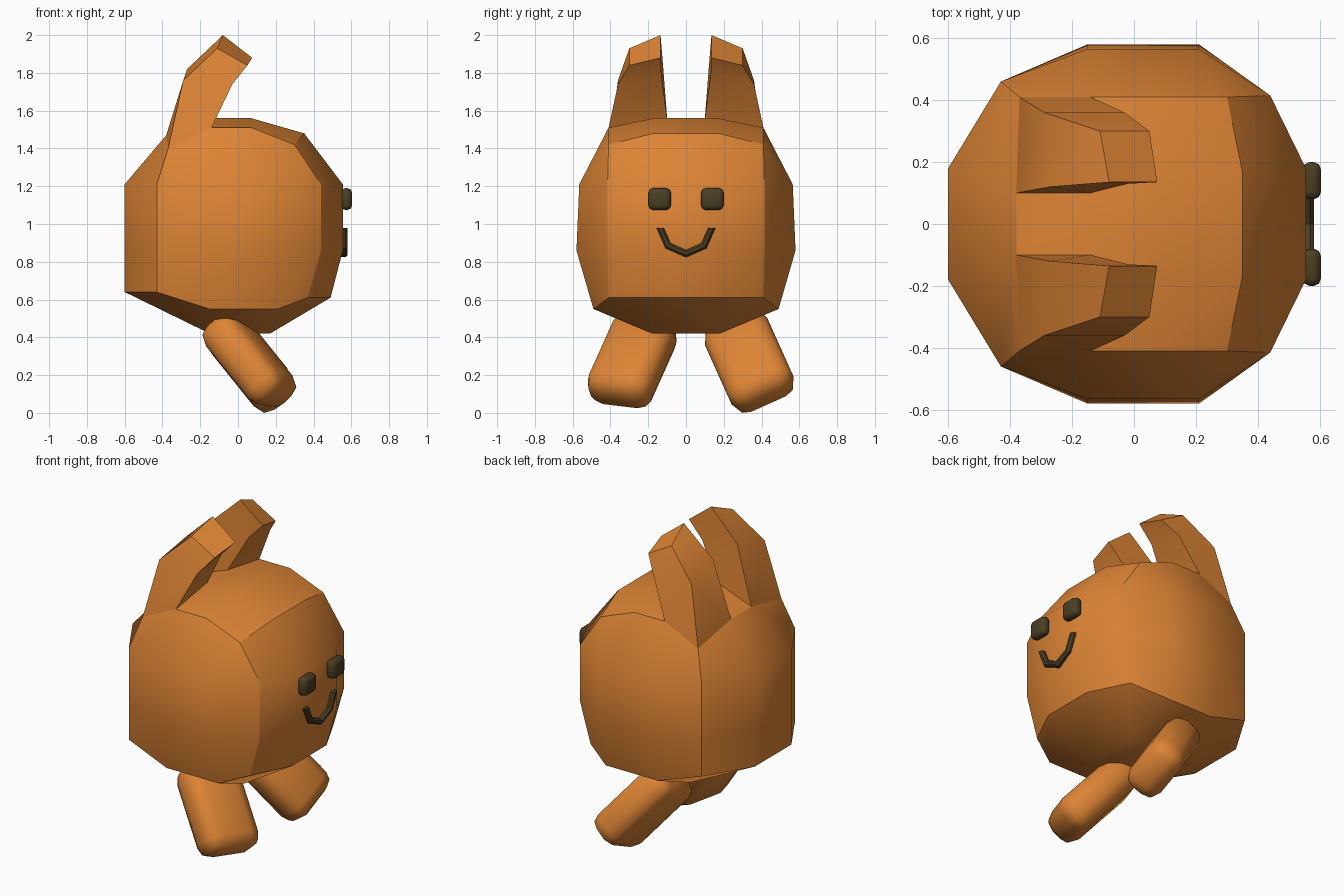
import bpy, bmesh
from mathutils import Vector, Matrix

if "Cube" in bpy.data.objects:
    bpy.data.objects.remove(bpy.data.objects["Cube"])


def material(name, rgb):
    m = bpy.data.materials.new(name)
    m.diffuse_color = (*rgb, 1)
    m.use_nodes = True
    m.node_tree.nodes["Principled BSDF"].inputs["Base Color"].default_value = m.diffuse_color
    return m


orange = material("orange", (0.72, 0.23, 0.035))
dark = material("dark", (0.07, 0.05, 0.017))


def add_object(name, bm, mat):
    bmesh.ops.recalc_face_normals(bm, faces=bm.faces)
    me = bpy.data.meshes.new(name)
    bm.to_mesh(me)
    bm.free()
    me.materials.append(mat)
    ob = bpy.data.objects.new(name, me)
    bpy.context.collection.objects.link(ob)
    return ob


# Body: a 3x3x3-segment rounded cube; each layer lists (inner, outer) points by x column
def wall(z, y):
    return [((-.60, .18, z), (-.43, .46, z)), (None, (-.15, y, z)),
            (None, (.21, y, z)), ((.555, .18, z), (.44, .415, z))]


layers = [
    [((-.60, .18, .64), (-.43, .46, .64)), ((-.15, .18, .42), (-.15, .49, .55)),
     ((.17, .18, .42), (.21, .49, .55)), ((.49, .17, .61), (.37, .41, .61))],
    wall(.86, .58),
    wall(1.21, .565),
    [((-.38, .10, 1.47), (-.37, .41, 1.40)), ((-.14, .10, 1.56), (-.14, .41, 1.51)),
     ((.07, .17, 1.56), (.07, .41, 1.51)), ((.35, .17, 1.48), (.30, .41, 1.42))],
]
bm = bmesh.new()
verts = {}
for k, layer in enumerate(layers):
    for i, column in enumerate(layer):
        for j in range(4):
            p = column[1 if j in (0, 3) else 0]
            if p:
                verts[i, j, k] = bm.verts.new((p[0], p[1] if j > 1 else -p[1], p[2]))

group = {}


def face(vs, g):
    group[bm.faces.new(vs)] = g


for axis in range(3):
    for side in (0, 3):
        for a in range(3):
            for b in range(3):
                if axis == 2 and side == 3 and a == 0 and b != 1:
                    continue  # openings from which the ears grow
                quad = []
                for c in ((a, b), (a + 1, b), (a + 1, b + 1), (a, b + 1)):
                    key = list(c)
                    key.insert(axis, side)
                    quad.append(verts[tuple(key)])
                face(quad, (axis, side))

# Ears: two lofted segments from each opening, bending forward
ear_rings = [
    [(-.27, .12, 1.82), (-.29, .36, 1.76), (-.03, .36, 1.74), (-.02, .13, 1.78)],
    [(-.08, .135, 2.0), (-.11, .30, 1.93), (.05, .30, 1.84), (.075, .135, 1.88)],
]
for s, j_in, j_out in ((1, 2, 3), (-1, 1, 0)):
    low = [verts[0, j_in, 3], verts[0, j_out, 3], verts[1, j_out, 3], verts[1, j_in, 3]]
    for ring in ear_rings:
        high = [bm.verts.new((x, s * y, z)) for x, y, z in ring]
        for q in range(4):
            n = (q + 1) % 4
            face([low[q], low[n], high[n], high[q]], ("ear", s, q))
        low = high
    face(low, ("ear tip", s))

# Smooth shading within each side, crisp seams between sides
for f in bm.faces:
    f.smooth = True
for e in bm.edges:
    if len({group[f] for f in e.link_faces}) > 1:
        e.smooth = False
add_object("body_with_ears", bm, orange)


def rounded_box(name, size, matrix, radius, segments, mat):
    bm = bmesh.new()
    bmesh.ops.create_cube(bm, size=1, matrix=Matrix.Diagonal((*size, 1)))
    bmesh.ops.bevel(bm, geom=bm.edges[:], offset=radius, segments=segments,
                    profile=0.5, affect='EDGES', clamp_overlap=True)
    bm.transform(matrix)
    for f in bm.faces:
        f.smooth = True
    return add_object(name, bm, mat)


# Legs: rounded blocks splayed outwards and forwards, one slightly twisted
for name, centre, along, across in (
        ("near_leg", (.06, -.285, .275), (.59, -.33, -.735), (.37, .92, -.1)),
        ("far_leg", (.06, .335, .275), (.59, .33, -.735), (0, .91, .41))):
    d = Vector(along).normalized()
    u = Vector(across)
    u = (u - d * u.dot(d)).normalized()
    m = Matrix((d.cross(u), u, d)).transposed().to_4x4()
    m.translation = centre
    rounded_box(name, (.22, .36, .54), m, .08, 2, orange)

# Eyes
for name, y in (("left_eye", -.14), ("right_eye", .14)):
    rounded_box(name, (.06, .12, .115), Matrix.Translation((.574, y, 1.132)), .024, 2, dark)

# Smile: a chunky angular tube with level ends
path = [(-.137, .98), (-.095, .885), (0, .843), (.095, .885), (.137, .98)]
section = [(-.03, -.019), (.0, -.019), (.012, -.008), (.012, .008), (0, .019), (-.03, .019)]
bm = bmesh.new()
rings = []
for n, (y, z) in enumerate(path):
    a, b = Vector(path[max(n - 1, 0)]), Vector(path[min(n + 1, 4)])
    t = (b - a).normalized()
    normal = Vector((-t.y, t.x)) if 0 < n < 4 else Vector((-1 if n else 1, 0))
    if n == 4:
        normal = Vector((-1, 0))
    rings.append([bm.verts.new((.569 + h, y + normal.x * w, z + normal.y * w))
                  for h, w in section])
for r0, r1 in zip(rings, rings[1:]):
    for q in range(6):
        n = (q + 1) % 6
        bm.faces.new((r0[q], r0[n], r1[n], r1[q]))
bm.faces.new(rings[0])
bm.faces.new(rings[-1])
add_object("smile", bm, dark)
